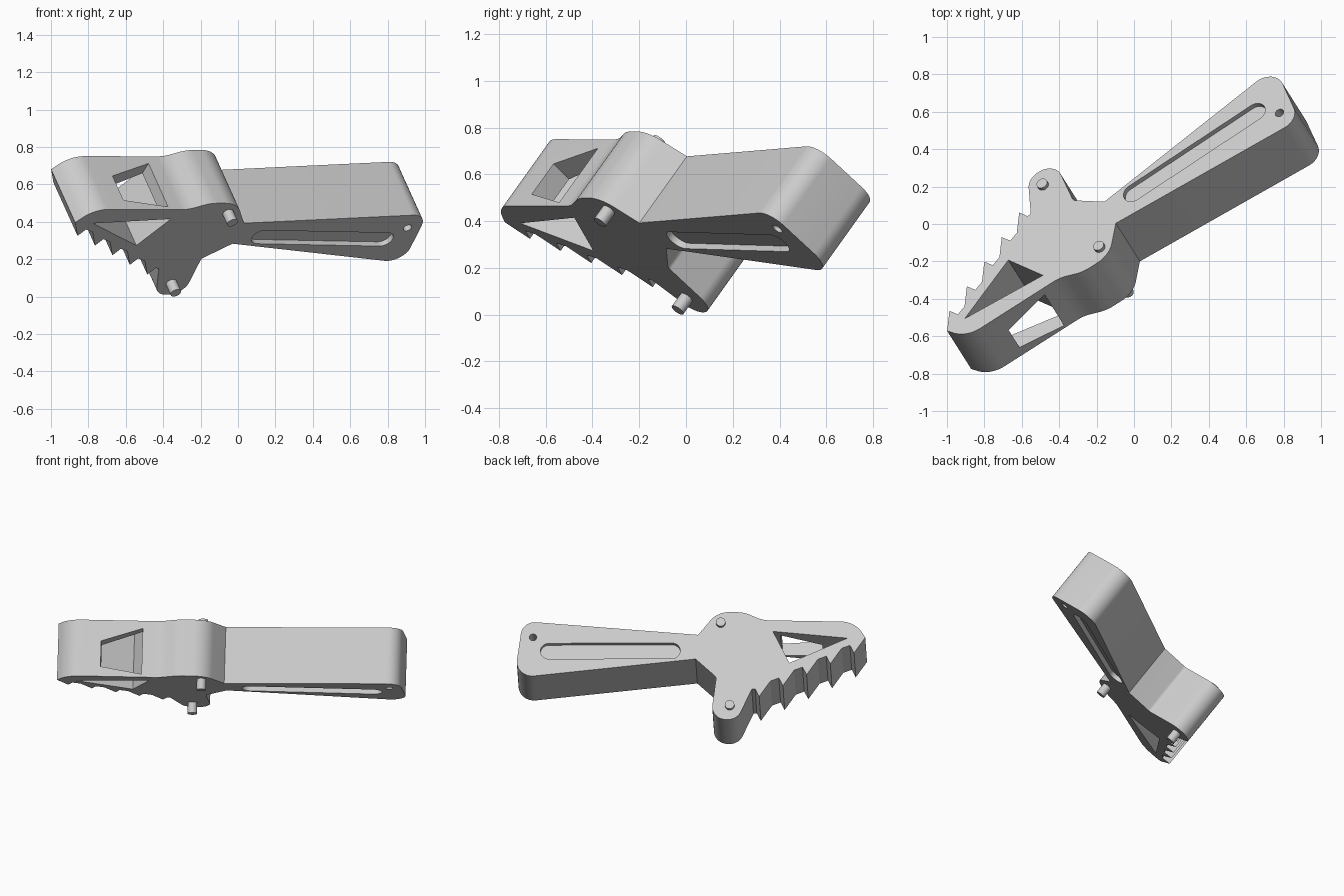
import bpy, bmesh, math
from mathutils import Vector, Matrix

cube = bpy.data.objects.get("Cube")
if cube:
    bpy.data.objects.remove(cube, do_unlink=True)

# Tilted frame: the part is a flat plate lying across direction N
N = Vector((-0.345, 0.545, 0.763)).normalized()
U = Vector((N.y, -N.x, 0)).normalized()
V = N.cross(U)
FRAME = Matrix((U, V, N)).transposed().to_4x4()
LOW, TOP = 0.18, 0.553

grey = bpy.data.materials.new("light grey")
grey.use_nodes = True
GREY = (0.6, 0.6, 0.6, 1)
grey.diffuse_color = GREY
grey.node_tree.nodes["Principled BSDF"].inputs["Base Color"].default_value = GREY


def rounded(corners, steps=10):
    """Turn (u, v, radius) corners into an outline with filleted corners."""
    out = []
    for i, (u, v, r) in enumerate(corners):
        p = Vector((u, v))
        if r == 0:
            out.append(p)
            continue
        a = (Vector(corners[i - 1][:2]) - p).normalized()
        b = (Vector(corners[(i + 1) % len(corners)][:2]) - p).normalized()
        half = a.angle(b) / 2
        centre = p + (a + b).normalized() * (r / math.sin(half))
        reach = r / math.tan(half)
        start, end = p + a * reach - centre, p + b * reach - centre
        for k in range(steps + 1):
            t = k / steps
            out.append(centre + (start * (1 - t) + end * t).normalized() * r)
    return out


def circle(centre, r, n=32):
    return [Vector((centre[0] + r * math.cos(k * math.tau / n),
                    centre[1] + r * math.sin(k * math.tau / n))) for k in range(n)]


def capsule(a, b, r, n=14):
    a, b = Vector(a), Vector(b)
    base = math.atan2(b.y - a.y, b.x - a.x) + math.pi / 2
    return [c + r * Vector((math.cos(base + off + math.pi * k / n),
                            math.sin(base + off + math.pi * k / n)))
            for c, off in ((a, 0), (b, math.pi)) for k in range(n + 1)]


def prism(name, outline, lo, hi, place=lambda u, v, w: (u, v, w)):
    bm = bmesh.new()
    rings = [[bm.verts.new(place(p[0], p[1], w)) for p in outline] for w in (lo, hi)]
    n = len(outline)
    bm.faces.new(rings[0])
    bm.faces.new(rings[1])
    for i in range(n):
        j = (i + 1) % n
        bm.faces.new((rings[0][i], rings[0][j], rings[1][j], rings[1][i]))
    bmesh.ops.recalc_face_normals(bm, faces=bm.faces)
    mesh = bpy.data.meshes.new(name)
    bm.to_mesh(mesh)
    bm.free()
    mesh.materials.append(grey)
    ob = bpy.data.objects.new(name, mesh)
    ob.matrix_world = FRAME
    bpy.context.collection.objects.link(ob)
    return ob


# Body outline: jaw back, hump, handle, foot
corners = [
    (-1.08, -0.509, 0.16), (-0.49, -0.507, 0.2), (-0.37, -0.56, 0.2),
    (-0.2, -0.56, 0.15), (-0.08, -0.395, 0),
    (1.045, -0.467, 0.09), (1.085, -0.066, 0.1),
    (-0.07, -0.225, 0), (-0.207, -0.1, 0.03),
    (-0.18, 0.197, 0.09), (-0.35, 0.197, 0.09), (-0.437, -0.02, 0),
]
# Teeth run back along the jaw from the foot to the tip
for i in reversed(range(5)):
    u, v = -1.15 + 0.149 * i, -0.4 + 0.08 * i
    corners += [(u + 0.096, v + 0.057, 0), (u + 0.068, v + 0.11, 0), (u, v, 0)]
body = prism("body", rounded(corners), LOW, TOP)

# Openings: jaw triangle, side window, handle grooves, hanging hole
slot = capsule((0.085, -0.28), (0.87, -0.26), 0.055)
GROOVE = 0.03
cutters = [
    prism("jaw_opening", [(-1.035, -0.393), (-0.558, -0.43), (-0.671, -0.21)], 0, 1),
    prism("side_window", [(-0.87, 0.245), (-0.606, 0.2), (-0.606, 0.503), (-0.87, 0.415)],
          -0.7, -0.385, lambda u, w, v: (u, v, w)),
    prism("upper_groove", slot, TOP - GROOVE, 1),
    prism("lower_groove", slot, 0, LOW + GROOVE),
    prism("hanging_hole", circle((0.975, -0.355), 0.024, 24), 0, 1),
]
for c in cutters:
    c.hide_render = True
    mod = body.modifiers.new(c.name, 'BOOLEAN')
    mod.operation = 'DIFFERENCE'
    mod.solver = 'EXACT'
    mod.object = c
bpy.context.view_layer.update()
cut_mesh = bpy.data.meshes.new_from_object(
    body.evaluated_get(bpy.context.evaluated_depsgraph_get()))
body.modifiers.clear()
body.data = cut_mesh
for c in cutters:
    bpy.data.objects.remove(c, do_unlink=True)

# Pins pass through the plate and stand out on both sides
parts = [body]
for name, centre in (("hump_pin", (-0.222, -0.48)), ("foot_pin", (-0.3, 0.1))):
    parts.append(prism(name, circle(centre, 0.03), 0.11, 0.575))

bpy.ops.object.select_all(action='DESELECT')
for ob in parts:
    ob.select_set(True)
bpy.context.view_layer.objects.active = body
bpy.ops.object.shade_smooth_by_angle(angle=math.radians(25))
